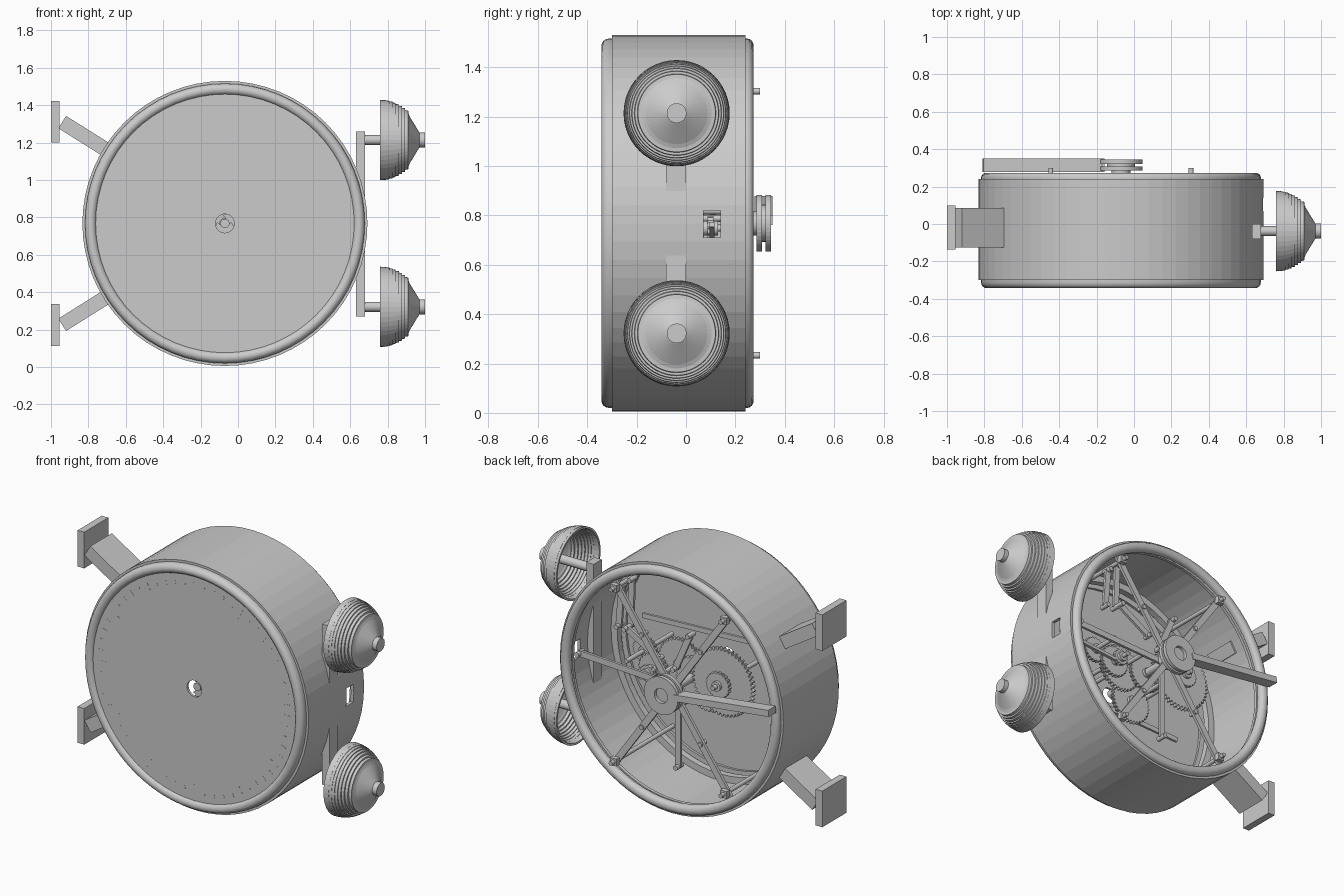
import bpy, bmesh
from math import sin, cos, pi, atan2, hypot
from mathutils import Matrix

if "Cube" in bpy.data.objects:
    bpy.data.objects.remove(bpy.data.objects["Cube"])

CX, CZ = -0.07, 0.768          # axis of the drum


def finish(name, bm, smooth=False):
    bmesh.ops.recalc_face_normals(bm, faces=bm.faces)
    me = bpy.data.meshes.new(name)
    bm.to_mesh(me)
    bm.free()
    ob = bpy.data.objects.new(name, me)
    bpy.context.collection.objects.link(ob)
    if smooth:
        bpy.context.view_layer.objects.active = ob
        ob.select_set(True)
        bpy.ops.object.shade_smooth_by_angle(angle=0.6)
        ob.select_set(False)
    return ob


def lathe(name, prof, axis='Y', c=(CX, CZ), n=64, smooth=False):
    """Spin a closed (radius, axial) profile about an axis through c."""
    bm = bmesh.new()
    rings = []
    for j in range(n):
        t = 2 * pi * j / n
        ring = []
        for r, a in prof:
            u, w = c[0] + r * cos(t), c[1] + r * sin(t)
            ring.append(bm.verts.new((u, a, w) if axis == 'Y' else (a, u, w)))
        rings.append(ring)
    m = len(prof)
    for j in range(n):
        p, q = rings[j], rings[(j + 1) % n]
        for i in range(m):
            k = (i + 1) % m
            bm.faces.new((p[i], p[k], q[k], q[i]))
    return finish(name, bm, smooth)


def box(name, x, y, z):
    bm = bmesh.new()
    bmesh.ops.create_cube(bm, size=1)
    for v in bm.verts:
        v.co = [s[0] + (s[1] - s[0]) * (k + 0.5) for s, k in zip((x, y, z), v.co)]
    return finish(name, bm)


def bar(name, p, q, w, y0, y1):
    """Flat bar in the x-z plane between p and q, from y0 to y1."""
    d = hypot(q[0] - p[0], q[1] - p[1])
    bm = bmesh.new()
    bmesh.ops.create_cube(bm, size=1)
    bm.transform(Matrix.Translation(((p[0] + q[0]) / 2, (y0 + y1) / 2, (p[1] + q[1]) / 2))
                 @ Matrix.Rotation(-atan2(q[1] - p[1], q[0] - p[0]), 4, 'Y')
                 @ Matrix.Diagonal((d, y1 - y0, w, 1)))
    return finish(name, bm)


def rod(name, c, r, a, b, axis='Y', n=16):
    bm = bmesh.new()
    rot = Matrix.Rotation(pi / 2, 4, 'X' if axis == 'Y' else 'Y')
    mid = (c[0], (a + b) / 2, c[1]) if axis == 'Y' else ((a + b) / 2, c[0], c[1])
    bmesh.ops.create_cone(bm, cap_ends=True, segments=n, radius1=r, radius2=r,
                          depth=b - a, matrix=Matrix.Translation(mid) @ rot)
    return finish(name, bm, True)


def gear(name, c, r, teeth, y0, y1):
    bm = bmesh.new()
    vs = []
    for i in range(teeth * 4):
        rr = r if i % 4 < 2 else r * 0.92
        t = 2 * pi * i / (teeth * 4)
        vs.append(bm.verts.new((c[0] + rr * cos(t), y0, c[1] + rr * sin(t))))
    f = bm.faces.new(vs)
    e = bmesh.ops.extrude_face_region(bm, geom=[f])['geom']
    bmesh.ops.translate(bm, vec=(0, y1 - y0, 0),
                        verts=[g for g in e if isinstance(g, bmesh.types.BMVert)])
    return finish(name, bm)


# Drum shell, with the hammer slot cut into its side
shell = lathe("drum_shell", [(.762, -.30), (.762, .24), (.742, .24), (.742, -.30)])
cut = box("slot_cutter", (.55, .8), (.07, .14), (.71, .82))
cut.hide_render = True
cut.hide_viewport = True
mod = shell.modifiers.new("slot", 'BOOLEAN')
mod.object = cut
mod.solver = 'EXACT'

# Rounded rims front and back, and hoops lining the drum
def rim(name, y_in, y_out):
    d = y_out - y_in
    arc = [(.718 + .03 * cos(pi * i / 8), y_in + d * (.35 + .65 * sin(pi * i / 8)))
           for i in range(9)]
    lathe(name, [(.748, y_in)] + arc + [(.688, y_in)], smooth=True)

rim("front_rim", -.295, -.343)
rim("back_rim", .235, .274)
lathe("back_inner_hoop", [(.745, .19), (.745, .21), (.70, .21), (.70, .19)])
lathe("front_inner_hoop", [(.745, -.27), (.745, -.23), (.70, -.23), (.70, -.27)])

# Dial with centre hole and sixty ticks
lathe("dial", [(.05, -.325), (.70, -.325), (.70, -.31), (.05, -.31)])
for i in range(60):
    t = 2 * pi * i / 60
    r0 = .59 if i % 5 == 0 else .62
    bar("dial_tick", (CX + r0 * cos(t), CZ + r0 * sin(t)),
        (CX + .655 * cos(t), CZ + .655 * sin(t)), .008, -.3258, -.32)

# Bells on their shared bracket
box("bell_bracket", (.63, .68), (-.08, 0), (.27, 1.26))
for s in (-1, 1):
    c = (-.038, CZ + s * .446)
    outer, steps = [], 9
    for i in range(steps):
        r = .07 + .145 * cos(i / steps * 1.02)
        a = .76 + .15 * i / steps
        outer += [(r, a), (r - .002, a + .15 / steps)]
    inner = [(r - .012, a) for r, a in reversed(outer)]
    lathe("bell", outer + [(.135, .912), (.04, .97), (.005, .97), (.005, .955), (.03, .955)]
          + inner, 'X', c, 48)
    rod("bell_stem", c, .027, .66, .98, 'X')
    rod("bell_knob", c, .04, .965, 1.0, 'X', 24)

# Feet
for s in (-1, 1):
    bar("foot_leg", (-.94, CZ + s * .542), (-.69, CZ + s * .385), .078, -.125, .085)
    z = sorted((CZ + s * .432, CZ + s * .655))
    box("foot_pad", (-1.0, -.955), (-.135, .10), z)

# Winding hub and handle on the back
lathe("hub", [(.045, .285), (.115, .285), (.115, .308), (.075, .308), (.075, .322),
              (.115, .322), (.115, .345), (.045, .345)], n=40)
rod("hub_core", (CX, CZ), .05, .2, .325)
bar("winding_handle", (CX - .09, CZ + .012), (-.808, CZ + .09), .04, .278, .35)

# Back frame: spokes to four posts, plus linkage bars with pins
for sx in (-1, 1):
    for sz in (-1, 1):
        p = (CX + sx * .375, CZ + sz * .535)
        bar("frame_spoke", (CX, CZ), (CX + sx * .395, CZ + sz * .563), .04, .225, .243)
        rod("frame_post", p, .013, -.31, .30)
        box("post_nut", (p[0] - .022, p[0] + .022), (.243, .272), (p[1] - .022, p[1] + .022))
        rod("spoke_pin", (CX + sx * .2, CZ + sz * .285), .014, .2, .252)

links = [((0, 0), (.66, .03)), ((0, 0), (0, -.5)), ((.33, .56), (.34, .27)),
         ((.34, .27), (.12, .14)), ((-.08, .33), (.02, .1)), ((.4, .5), (.42, .25))]
for i, (a, b) in enumerate(links):
    p, q = (CX + a[0], CZ + a[1]), (CX + b[0], CZ + b[1])
    y = .2 - .02 * (i % 3)
    bar("linkage_bar", p, q, .038, y - .016, y)
    for e in (p, q):
        rod("linkage_pin", e, .015, y - .04, y + .025)

# Gear train: (x offset, z offset, radius, teeth, y)
train = [(0, 0, .12, 28, .02), (-.23, .04, .21, 48, .06), (-.23, .04, .08, 20, .11),
         (.14, .02, .15, 36, -.05), (.26, -.02, .1, 24, .04), (.26, -.02, .05, 12, .10),
         (.36, .05, .08, 20, -.02), (.0, -.13, .14, 34, -.12)]
for dx, dz, r, n, y in train:
    c = (CX + dx, CZ + dz)
    gear("gear", c, r, n, y - .012, y + .012)
    rod("gear_arbor", c, .014, -.28, .17, n=12)
    rod("gear_collar", c, .03, y - .03, y + .03)
rod("centre_arbor", (CX, CZ), .025, -.30, .29)

# Movement bars behind the dial and the hammer arm in the slot
for s in (-1, 1):
    bar("movement_strap", (CX - .42, CZ + s * .2), (CX + .5, CZ + s * .16), .03, -.2, -.185)
bar("hammer_arm", (CX + .3, CZ - .05), (.655, CZ - .005), .02, .095, .115)
